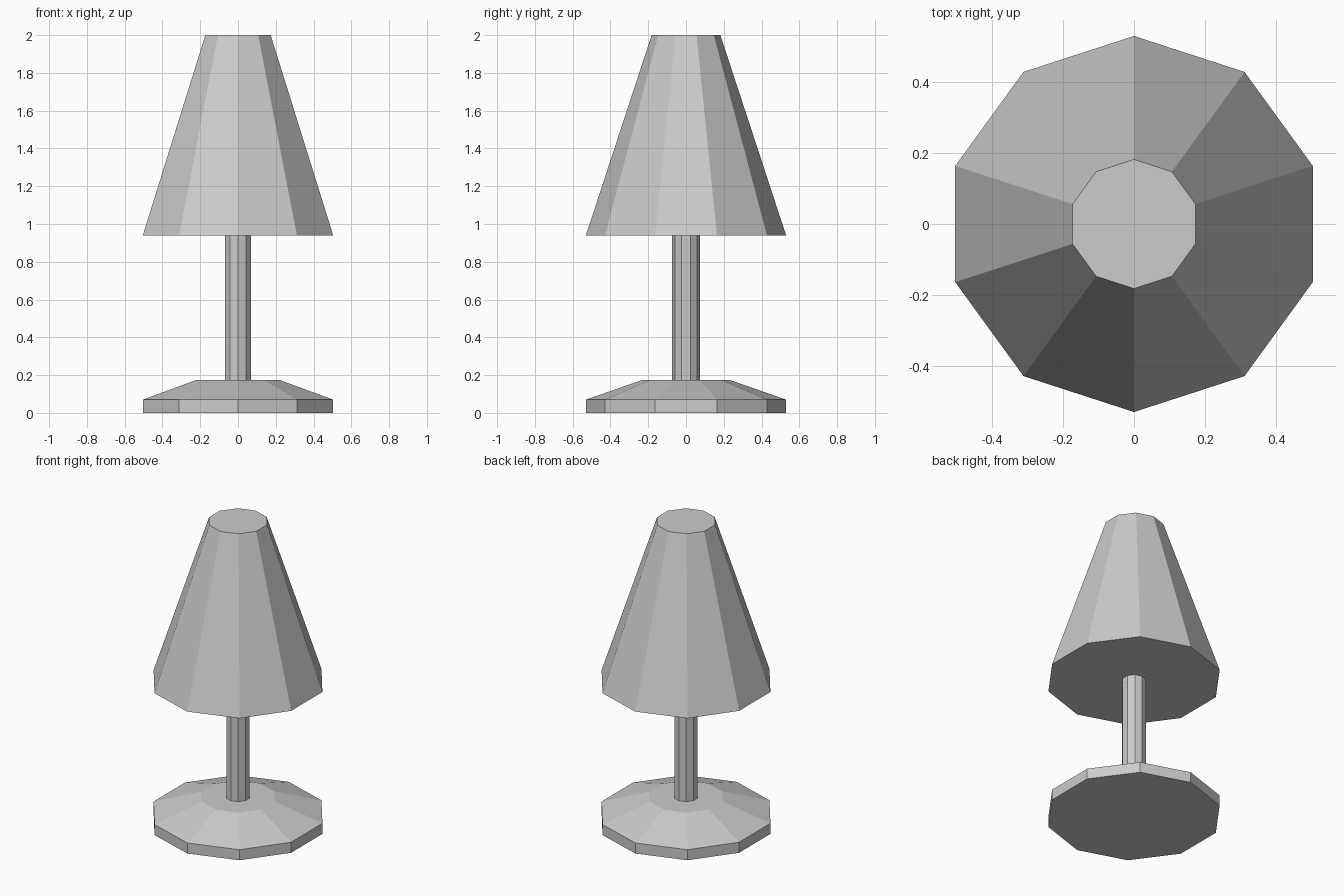
import bpy, bmesh
from math import cos, sin, pi

if "Cube" in bpy.data.objects:
    bpy.data.objects.remove(bpy.data.objects["Cube"])

SIDES = 10


def lathe(name, profile):
    """Closed ten-sided solid from (radius, z) rings, a corner pointing to +y."""
    bm = bmesh.new()
    rings = [[bm.verts.new((r * cos(pi / 2 + 2 * pi * i / SIDES),
                            r * sin(pi / 2 + 2 * pi * i / SIDES), z))
              for i in range(SIDES)] for r, z in profile]
    for a, b in zip(rings, rings[1:]):
        for i in range(SIDES):
            j = (i + 1) % SIDES
            bm.faces.new((a[i], a[j], b[j], b[i]))
    bm.faces.new(rings[0][::-1])
    bm.faces.new(rings[-1])
    bmesh.ops.recalc_face_normals(bm, faces=bm.faces)
    mesh = bpy.data.meshes.new(name)
    bm.to_mesh(mesh)
    bm.free()
    obj = bpy.data.objects.new(name, mesh)
    bpy.context.collection.objects.link(obj)
    return obj


# Foot with a short rim and sloped top
lathe("lamp_base", [(0.53, 0), (0.53, 0.07), (0.23, 0.175)])
# Thin post between foot and shade
lathe("lamp_stem", [(0.073, 0.175), (0.073, 0.94)])
# Tapered shade, closed at both ends
lathe("lamp_shade", [(0.53, 0.94), (0.182, 2.0)])
